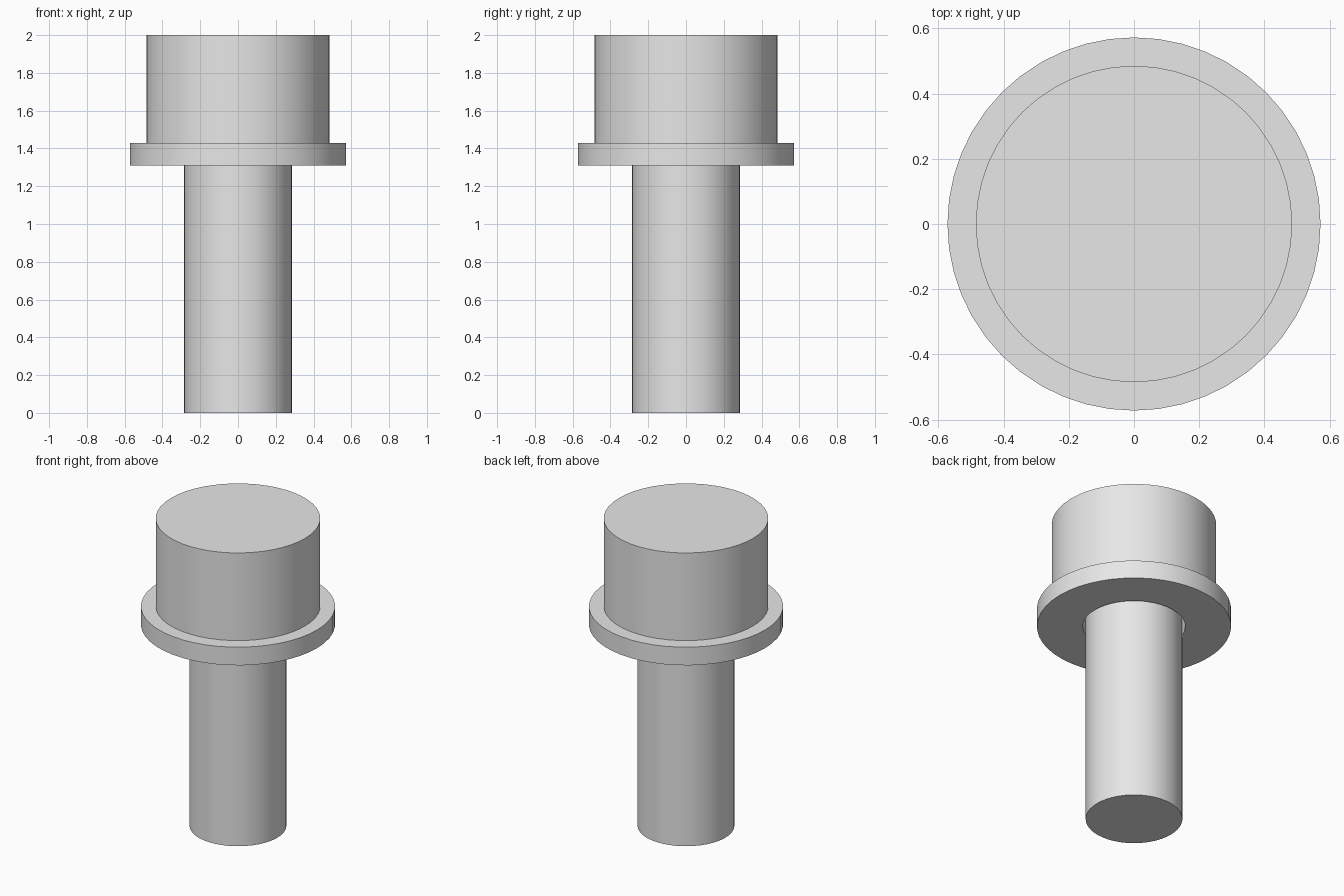
import bpy
import bmesh
from math import radians
from mathutils import Matrix, Vector

SIDES = 48

cube = bpy.data.objects.get("Cube")
if cube:
    bpy.data.objects.remove(cube, do_unlink=True)

grey = bpy.data.materials.new("plain grey")
grey.use_nodes = True
grey.diffuse_color = (0.8, 0.8, 0.8, 1)
grey.node_tree.nodes["Principled BSDF"].inputs["Base Color"].default_value = grey.diffuse_color


def lathe(name, profile, closed=False):
    """Spin an (r, z) profile about the z axis."""
    bm = bmesh.new()
    verts = [bm.verts.new((r, 0, z)) for r, z in profile]
    pairs = list(zip(verts, verts[1:]))
    if closed:
        pairs.append((verts[-1], verts[0]))
    edges = [bm.edges.new(p) for p in pairs]
    bmesh.ops.spin(bm, geom=verts + edges, cent=(0, 0, 0), axis=(0, 0, 1),
                   angle=radians(360), steps=SIDES, use_merge=True)
    bmesh.ops.remove_doubles(bm, verts=bm.verts[:], dist=0.0001)
    # Cap any open rims with flat discs
    rims = [e for e in bm.edges if e.is_boundary]
    if rims:
        bmesh.ops.holes_fill(bm, edges=rims, sides=0)
    bmesh.ops.recalc_face_normals(bm, faces=bm.faces[:])
    mesh = bpy.data.meshes.new(name)
    bm.to_mesh(mesh)
    bm.free()
    mesh.materials.append(grey)
    obj = bpy.data.objects.new(name, mesh)
    bpy.context.collection.objects.link(obj)
    bpy.ops.object.select_all(action="DESELECT")
    obj.select_set(True)
    bpy.context.view_layer.objects.active = obj
    bpy.ops.object.shade_smooth_by_angle(angle=radians(30))
    return obj


# Bolt: round shank stepping out to a wide round head
lathe("bolt", [(0.285, 0), (0.285, 1.43), (0.485, 1.43), (0.485, 2)])

# Loose washer under the head, with a little clearance around the shank
lathe("washer", [(0.302, 1.31), (0.572, 1.31), (0.572, 1.428), (0.302, 1.428)], closed=True)
